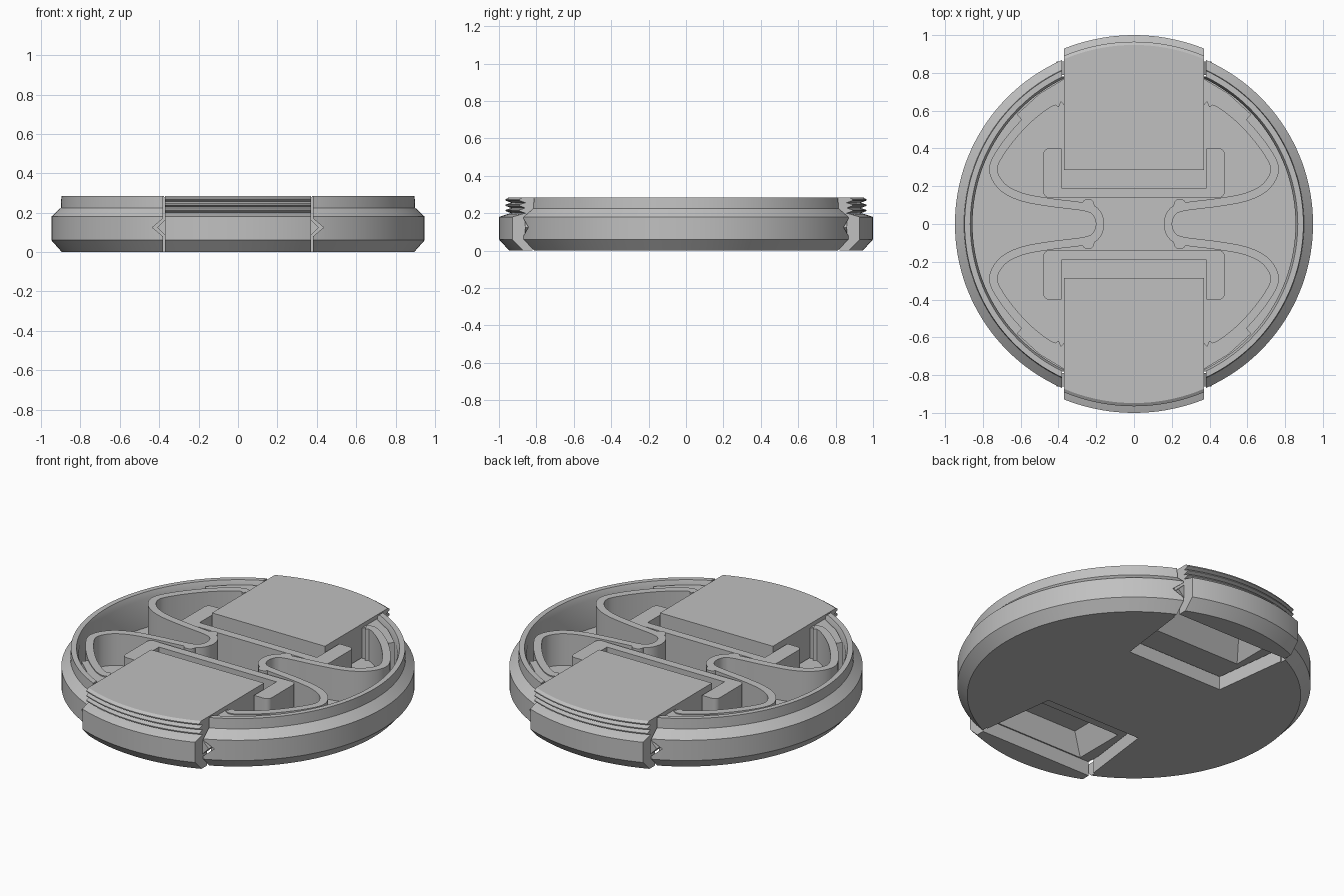
import bpy, bmesh, math
from mathutils import Vector

if bpy.data.objects.get("Cube"):
    bpy.data.objects.remove(bpy.data.objects["Cube"], do_unlink=True)

grey = bpy.data.materials.new("mid grey plastic")
grey.use_nodes = True
grey.diffuse_color = (0.53, 0.53, 0.53, 1)
grey.node_tree.nodes["Principled BSDF"].inputs["Base Color"].default_value = (0.53, 0.53, 0.53, 1)

TOP, FLOOR, INNER_TOP = 0.285, 0.08, 0.268


def finish(name, bm):
    bmesh.ops.remove_doubles(bm, verts=bm.verts, dist=1e-5)
    bmesh.ops.recalc_face_normals(bm, faces=bm.faces)
    mesh = bpy.data.meshes.new(name)
    bm.to_mesh(mesh)
    bm.free()
    mesh.materials.append(grey)
    ob = bpy.data.objects.new(name, mesh)
    bpy.context.collection.objects.link(ob)
    return ob


def lathe(name, profile, steps=144):
    bm = bmesh.new()
    verts = [bm.verts.new((r, 0, z)) for r, z in profile]
    edges = [bm.edges.new(p) for p in zip(verts, verts[1:])]
    bmesh.ops.spin(bm, geom=verts + edges, cent=(0, 0, 0), axis=(0, 0, 1),
                   angle=math.tau, steps=steps, use_merge=True)
    return finish(name, bm)


def loft(name, lower, upper):
    """Solid between two matching outlines of 3D points."""
    bm = bmesh.new()
    a = [bm.verts.new(p) for p in lower]
    b = [bm.verts.new(p) for p in upper]
    bm.faces.new(a)
    bm.faces.new(b)
    for i in range(len(a)):
        j = (i + 1) % len(a)
        bm.faces.new((a[i], a[j], b[j], b[i]))
    return finish(name, bm)


def prism(name, outline, z0, z1):
    return loft(name, [(x, y, z0) for x, y in outline], [(x, y, z1) for x, y in outline])


def rect(x, y0, y1):
    return [(-x, y0), (x, y0), (x, y1), (-x, y1)]


def rail(name, s, side, x0, x1, y0, y1, h):
    """Triangular rail along y, pointing outward."""
    section = [(x0, 0.125 - h), (x1, 0.125), (x0, 0.125 + h)]
    return loft(name, [(side * x, s * y0, z) for x, z in section],
                [(side * x, s * y1, z) for x, z in section])


def boolean(ob, cutter, op="DIFFERENCE"):
    mod = ob.modifiers.new("cut", "BOOLEAN")
    mod.object, mod.operation, mod.solver = cutter, op, "EXACT"
    bpy.context.view_layer.objects.active = ob
    bpy.ops.object.modifier_apply(modifier=mod.name)
    bpy.data.objects.remove(cutter, do_unlink=True)


def smooth(ob):
    bpy.ops.object.select_all(action="DESELECT")
    ob.select_set(True)
    bpy.context.view_layer.objects.active = ob
    bpy.ops.object.shade_smooth_by_angle(angle=math.radians(20))


# Round shell: floor and rim, with finger holes, rim slots and rail grooves
shell = lathe("shell", [(0, 0), (0.895, 0), (0.948, 0.06), (0.948, 0.18), (0.9, 0.225),
                        (0.897, TOP), (0.867, TOP), (0.855, 0.25),
                        (0.855, FLOOR), (0, FLOOR)])
for s in (-1, 1):
    hole = [(-0.315, s * 0.34), (0.315, s * 0.34), (0.372, s * 0.79), (-0.372, s * 0.79)]
    boolean(shell, prism("finger_hole", hole, -0.1, 0.2))
    boolean(shell, prism("rim_slot", rect(0.38, s * 0.78, s * 1.1), -0.1, 0.5))
    for side in (-1, 1):
        boolean(shell, rail("groove", s, side, 0.37, 0.435, 0.78, 1.1, 0.055))
smooth(shell)

# Threaded lip profile shared by both sliders
grip = [(0, 0), (0.945, 0), (1.0, 0.06), (1.0, 0.18), (0.955, 0.195)]
for k in range(3):
    z = 0.2 + 0.028 * k
    grip += [(0.935, z), (0.965, z + 0.012), (0.965, z + 0.018)]
grip += [(0.948, TOP), (0, TOP)]

for s, end in ((-1, "front"), (1, "back")):
    # Sliding clip with a finger recess below
    slider = lathe(end + "_slider", grip)
    boolean(slider, prism("blank", rect(0.37, s * 0.285, s * 1.2), -0.1, 0.5), "INTERSECT")
    boolean(slider, prism("underside", rect(0.5, s * 0.1, s * 0.82), -0.1, 0.085))
    boolean(slider, loft("recess",
                         [(x, y, 0.075) for x, y in rect(0.31, s * 0.49, s * 0.815)],
                         [(x, y, 0.21) for x, y in rect(0.24, s * 0.59, s * 0.78)]))
    smooth(slider)

    # Guide bracket around the inner end of the slider
    outline = [(0.48, 0.14), (0.48, 0.40), (0.385, 0.40), (0.385, 0.19)]
    outline += [(-x, y) for x, y in reversed(outline)]
    bracket = prism(end + "_bracket", [(x, s * y) for x, y in outline], FLOOR - 0.02, 0.26)
    bm = bmesh.new()
    bm.from_mesh(bracket.data)
    corners = [e for e in bm.edges
               if abs(e.verts[0].co.z - e.verts[1].co.z) > 0.1 and abs(e.verts[0].co.x) > 0.45]
    bmesh.ops.bevel(bm, geom=corners, offset=0.03, segments=5, affect="EDGES", profile=0.5)
    bm.to_mesh(bracket.data)
    bm.free()
    smooth(bracket)

    # Guide rails on the slider sides, and spring anchors against the rim
    anchor = [(0.371, 0.63), (0.385, 0.645), (0.425, 0.655), (0.5, 0.605), (0.58, 0.535),
              (0.62, 0.58), (0.5, 0.69), (0.371, 0.768)]
    for side, hand in ((-1, "right"), (1, "left")):
        rail(f"{end}_{hand}_rail", s, side, 0.365, 0.41, 0.79, 0.86, 0.045)
        prism(f"{end}_{hand}_anchor", [(side * x, s * y) for x, y in anchor],
              FLOOR - 0.01, 0.262)


def spline(points, n=8):
    """Smooth path through the points."""
    p = [Vector(q) for q in points]
    p = [2 * p[0] - p[1]] + p + [2 * p[-1] - p[-2]]
    path = []
    for a, b, c, d in zip(p, p[1:], p[2:], p[3:]):
        for i in range(n):
            t = i / n
            path.append(0.5 * (2 * b + (c - a) * t + (2 * a - 5 * b + 4 * c - d) * t ** 2
                               + (3 * b - a - 3 * c + d) * t ** 3))
    return path + [p[-2]]


# Leaf springs: one looping strip each side, with knobs at the centre bend
half = [(0.2, 0.06), (0.26, 0.09), (0.45, 0.115), (0.6, 0.145), (0.7, 0.2), (0.745, 0.29),
        (0.7, 0.39), (0.6, 0.515), (0.5, 0.605), (0.425, 0.65), (0.39, 0.64)]
path = spline([(x, -y) for x, y in reversed(half)] + [(0.18, 0)] + half)
for side, hand in ((-1, "right"), (1, "left")):
    inner, outer = [], []
    for i, p in enumerate(path):
        t = (path[min(i + 1, len(path) - 1)] - path[max(i - 1, 0)]).normalized()
        n = Vector((-t.y, t.x)) * 0.022
        inner.append((side * (p + n).x, (p + n).y))
        outer.append((side * (p - n).x, (p - n).y))
    bm = bmesh.new()
    rows = [[bm.verts.new((x, y, z)) for x, y in line]
            for line, z in ((inner, 0.07), (outer, 0.07), (outer, INNER_TOP), (inner, INNER_TOP))]
    for a, b in zip(rows, rows[1:] + rows[:1]):
        for i in range(len(a) - 1):
            bm.faces.new((a[i], a[i + 1], b[i + 1], b[i]))
    for k in (0, -1):
        bm.faces.new([r[k] for r in rows])
    smooth(finish(hand + "_spring", bm))
    for s, end in ((-1, "front"), (1, "back")):
        knob = lathe(f"{end}_{hand}_knob",
                     [(0, 0.07), (0.033, 0.07), (0.033, INNER_TOP), (0, INNER_TOP)], 24)
        knob.location = (side * 0.243, s * 0.1, 0)
        smooth(knob)
